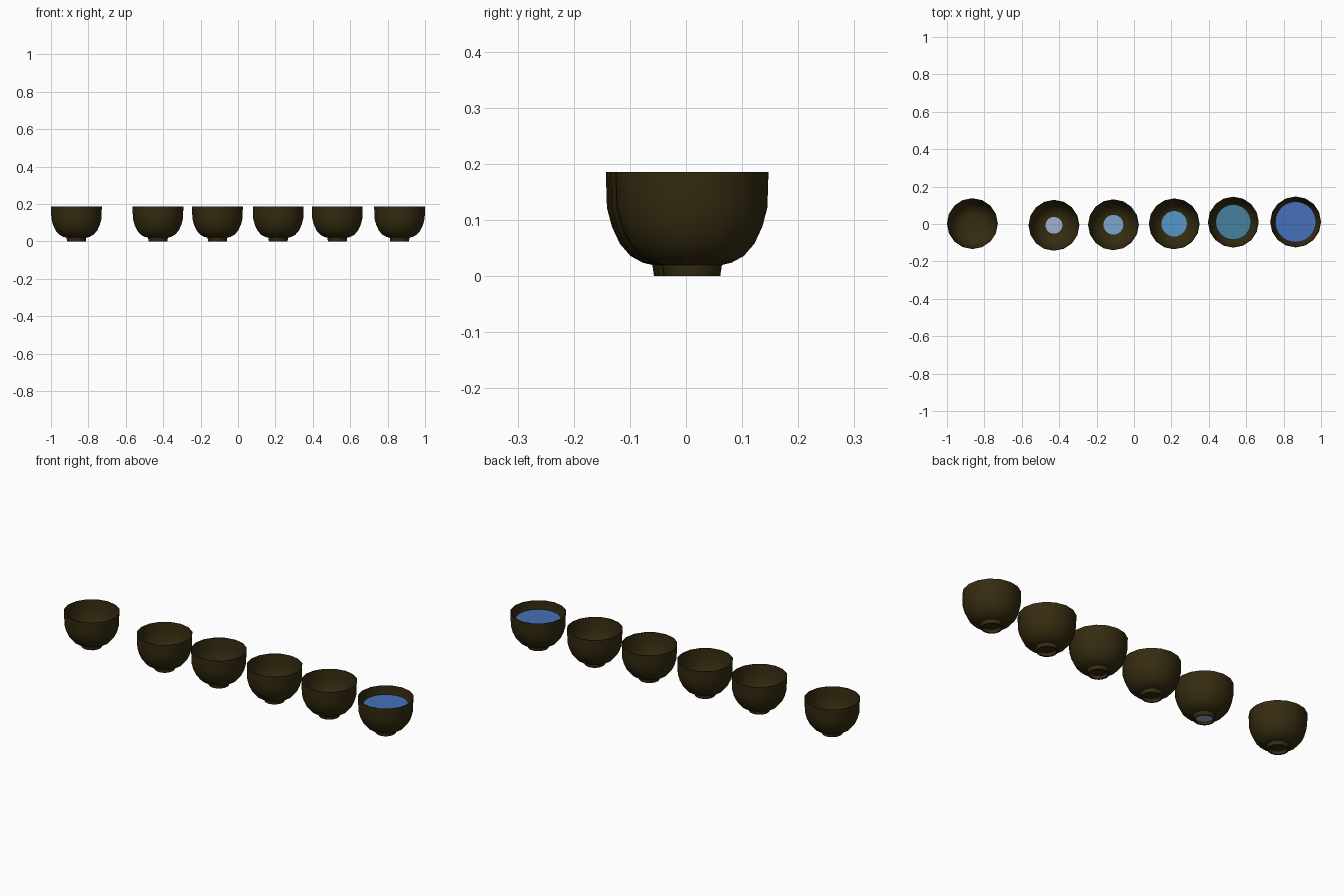
import bpy, bmesh, math

if "Cube" in bpy.data.objects:
    bpy.data.objects.remove(bpy.data.objects["Cube"])

SIDES = 16

# half profile of one thin-walled bowl: underside, foot ring, outer wall, rim, inner wall
PROFILE = [(0, .017), (.040, .016), (.043, 0), (.050, 0), (.053, .020),
           (.070, .024), (.092, .036), (.111, .058), (.125, .088), (.134, .122), (.136, .186),
           (.133, .186), (.131, .122), (.122, .090), (.108, .061), (.090, .040),
           (.068, .027), (.045, .023), (0, .022)]


def material(name, rgb):
    m = bpy.data.materials.new(name)
    m.diffuse_color = (*rgb, 1)
    m.use_nodes = True
    m.node_tree.nodes["Principled BSDF"].inputs["Base Color"].default_value = m.diffuse_color
    return m


def lathe(name, profile, x, y, mat):
    bm = bmesh.new()
    vs = [bm.verts.new((r, 0, z)) for r, z in profile]
    es = [bm.edges.new(p) for p in zip(vs, vs[1:])]
    bmesh.ops.spin(bm, geom=vs + es, cent=(0, 0, 0), axis=(0, 0, 1),
                   angle=2 * math.pi, steps=SIDES, use_duplicate=False)
    bmesh.ops.remove_doubles(bm, verts=bm.verts, dist=1e-5)
    bmesh.ops.recalc_face_normals(bm, faces=bm.faces)
    me = bpy.data.meshes.new(name)
    bm.to_mesh(me)
    bm.free()
    ob = bpy.data.objects.new(name, me)
    bpy.context.collection.objects.link(ob)
    ob.location = (x, y, 0)
    me.materials.append(mat)
    bpy.ops.object.select_all(action='DESELECT')
    ob.select_set(True)
    bpy.context.view_layer.objects.active = ob
    bpy.ops.object.shade_smooth_by_angle(angle=math.radians(40))
    return ob


def disc(name, x, y, z, r, depth, mat):
    bpy.ops.mesh.primitive_cylinder_add(vertices=32, radius=r, depth=depth,
                                        location=(x, y, z - depth / 2))
    ob = bpy.context.object
    ob.name = name
    ob.data.materials.append(mat)


bowl_mat = material("dark_wood", (.035, .024, .005))

# bowls in a slightly drifting row, each with more liquid: x, y, (level, radius, depth, colour)
row = [
    (-.864, .002, None),
    (-.428, -.007, (.026, .045, .014, (.35, .45, .61))),
    (-.110, -.004, (.027, .053, .002, (.20, .38, .61))),
    (.215, .001, (.031, .068, .002, (.09, .31, .58))),
    (.531, .010, (.046, .094, .002, (.058, .22, .33))),
    (.864, .011, (.150, .109, .002, (.061, .162, .48))),
]
for i, (x, y, liquid) in enumerate(row):
    lathe(f"bowl_{i + 1}", PROFILE, x, y, bowl_mat)
    if liquid:
        z, r, d, rgb = liquid
        disc(f"liquid_{i + 1}", x, y, z, r, d, material(f"liquid_{i + 1}", rgb))
